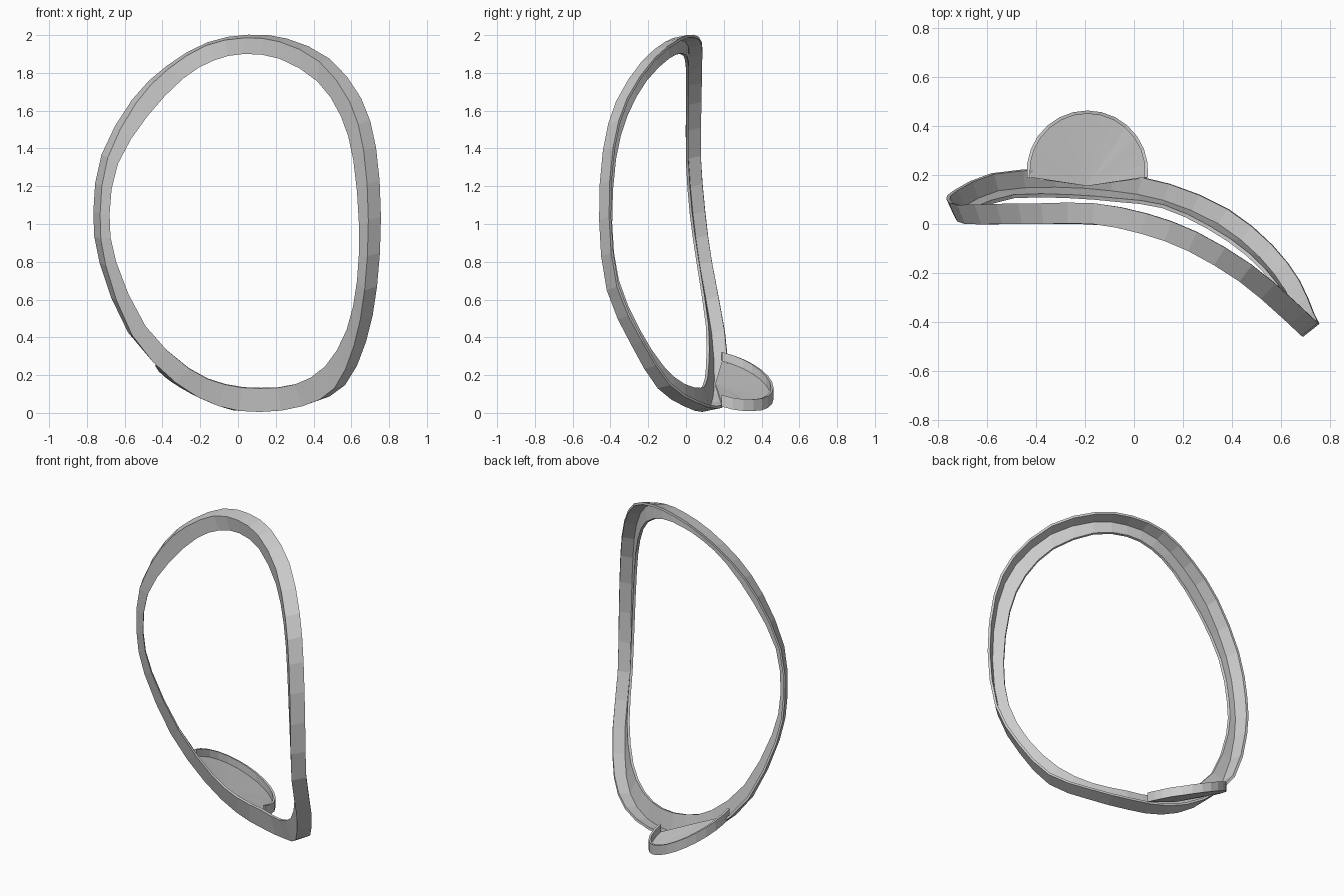
import bpy, bmesh, math
from mathutils import Vector

if "Cube" in bpy.data.objects:
    bpy.data.objects.remove(bpy.data.objects["Cube"])

# Rim path stations: front outer edge (x, y, z), front inner edge (x, y, z)
STATIONS = [
    (.03, -.04, 1.985, .03, -.03, 1.9), (.22, -.11, 1.965, .22, -.10, 1.875),
    (.43, -.235, 1.86, .42, -.22, 1.755), (.59, -.37, 1.65, .545, -.32, 1.57),
    (.665, -.44, 1.39, .61, -.38, 1.34), (.69, -.46, 1.02, .64, -.40, 1.0),
    (.67, -.42, .65, .63, -.365, .70), (.615, -.29, .36, .575, -.255, .44),
    (.51, -.15, .13, .46, -.13, .245), (.34, -.01, .035, .30, -.02, .15),
    (.115, .085, .005, .115, .065, .13), (-.1, .125, .035, -.07, .09, .15),
    (-.33, .14, .16, -.26, .105, .235), (-.56, .125, .41, -.49, .105, .46),
    (-.70, .06, .78, -.645, .055, .80), (-.73, .025, 1.05, -.68, .02, 1.05),
    (-.69, 0, 1.35, -.635, 0, 1.32), (-.54, 0, 1.64, -.48, 0, 1.57),
    (-.37, 0, 1.82, -.29, 0, 1.77), (-.17, 0, 1.945, -.13, -.005, 1.865),
]
DEPTH, WALL = .085, .015


def finish(name, bm):
    bmesh.ops.recalc_face_normals(bm, faces=bm.faces)
    mesh = bpy.data.meshes.new(name)
    bm.to_mesh(mesh)
    bm.free()
    ob = bpy.data.objects.new(name, mesh)
    bpy.context.collection.objects.link(ob)
    return ob


def bridge(bm, rows, close_rows):
    """Quads between neighbouring rows of vertices."""
    n = len(rows)
    for i in range(n if close_rows else n - 1):
        a, b = rows[i], rows[(i + 1) % n]
        for j in range(len(a) if close_rows else len(a) - 1):
            k = (j + 1) % len(a)
            bm.faces.new((a[j], a[k], b[k], b[j]))


def smooth_loop(points):
    """Insert a Catmull-Rom midpoint between stations of a closed loop."""
    n, out = len(points), []
    for i in range(n):
        p0, p1, p2, p3 = (points[(i + k) % n] for k in (-1, 0, 1, 2))
        out.append(p1)
        out.append([(9 * (b + c) - a - d) / 16 for a, b, c, d in zip(p0, p1, p2, p3)])
    return out


# Curved rim with an L section: front lip plus outer wall running back
bm = bmesh.new()
rows = []
for s in smooth_loop(STATIONS):
    outer, inner = Vector(s[:3]), Vector(s[3:])
    ang = math.radians(14.5 + 54 * outer.x)
    back = Vector((math.sin(ang), math.cos(ang), .2)) * DEPTH
    lip = back * (WALL / DEPTH)
    inward = (inner - outer).normalized() * WALL
    section = (outer, outer + back, outer + back + inward,
               outer + lip + inward, inner + lip, inner)
    rows.append([bm.verts.new(p) for p in section])
bridge(bm, rows, True)
finish("rim", bm)

# Half-round tray on the back of the lower rim, with a raised edge
CX, CY, R, N = -.19, .215, .248, 14


def tray_z(x, y):
    return max(.01, .25 - .46 * (x + .43) - .27 * (y - CY))


bm = bmesh.new()
rows = []
for radius, lift in ((R, 0), (R, .062), (R - .013, .062), (R - .013, .014)):
    row = []
    for i in range(N + 1):
        a = math.radians(-6 + 192 * i / N)
        c, s = math.cos(a), math.sin(a)
        base = tray_z(CX + R * c, CY + R * s)
        row.append(bm.verts.new((CX + radius * c, CY + radius * s, base + lift)))
    rows.append(row)
bridge(bm, rows, False)
# plate fans above and below
hub_z = tray_z(CX, .16)
for row, z in ((rows[0], hub_z - .014), (rows[3], hub_z)):
    hub = bm.verts.new((CX, .155, z))
    for a, b in zip(row, row[1:]):
        bm.faces.new((hub, a, b))
# wall ends
for i in (0, -1):
    bm.faces.new([r[i] for r in rows])
finish("tray", bm)
